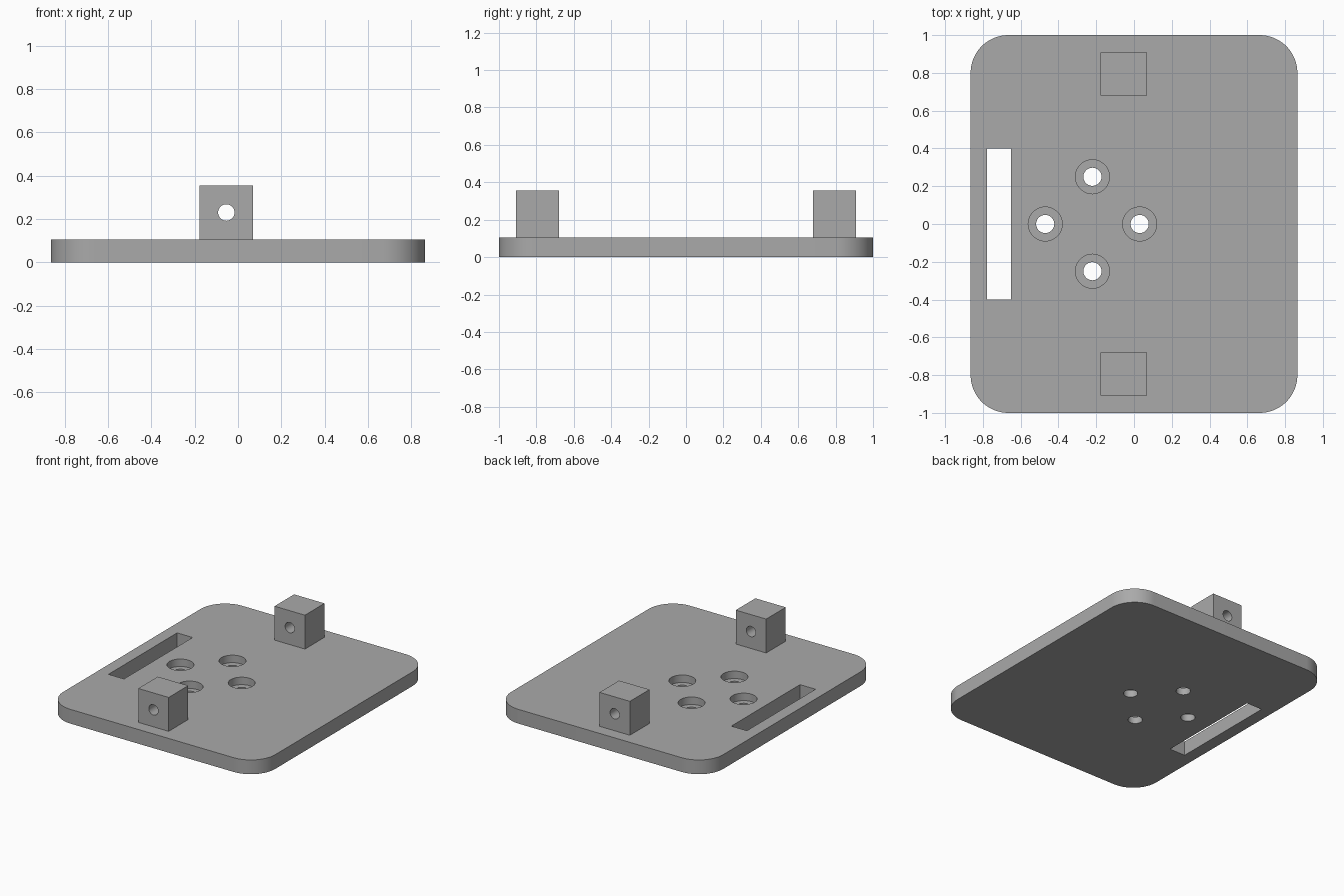
import bpy
import bmesh
from math import pi, radians, cos, sin
from mathutils import Matrix

default = bpy.data.objects.get("Cube")
if default:
    bpy.data.objects.remove(default, do_unlink=True)

GREY = (0.40, 0.40, 0.40, 1)
grey = bpy.data.materials.new("plain grey")
grey.use_nodes = True
grey.diffuse_color = GREY
grey.node_tree.nodes["Principled BSDF"].inputs["Base Color"].default_value = GREY

THICK = 0.105


def to_object(name, bm):
    bmesh.ops.recalc_face_normals(bm, faces=bm.faces)
    mesh = bpy.data.meshes.new(name)
    bm.to_mesh(mesh)
    bm.free()
    mesh.materials.append(grey)
    obj = bpy.data.objects.new(name, mesh)
    bpy.context.collection.objects.link(obj)
    return obj


def box(name, x, y, z):
    """Box spanning the given (low, high) ranges."""
    bm = bmesh.new()
    bmesh.ops.create_cube(bm, size=1)
    for v in bm.verts:
        for axis, (low, high) in enumerate((x, y, z)):
            v.co[axis] = high if v.co[axis] > 0 else low
    return to_object(name, bm)


def cylinder(name, radius, depth, centre, turn=0):
    bm = bmesh.new()
    matrix = Matrix.Translation(centre) @ Matrix.Rotation(turn, 4, "X")
    bmesh.ops.create_cone(bm, cap_ends=True, segments=48, radius1=radius,
                          radius2=radius, depth=depth, matrix=matrix)
    return to_object(name, bm)


def rounded_plate(name, half_x, half_y, radius, height, steps=16):
    bm = bmesh.new()
    outline = []
    for corner, (sx, sy) in enumerate(((1, 1), (-1, 1), (-1, -1), (1, -1))):
        for i in range(steps + 1):
            a = (corner + i / steps) * pi / 2
            outline.append(bm.verts.new((sx * (half_x - radius) + radius * cos(a),
                                         sy * (half_y - radius) + radius * sin(a), 0)))
    base = bm.faces.new(outline)
    top = bmesh.ops.extrude_face_region(bm, geom=[base])["geom"]
    bmesh.ops.translate(bm, vec=(0, 0, height),
                        verts=[g for g in top if isinstance(g, bmesh.types.BMVert)])
    return to_object(name, bm)


def cut(obj, cutter):
    """Subtract the cutter, then discard it."""
    mod = obj.modifiers.new("cut", "BOOLEAN")
    mod.operation = "DIFFERENCE"
    mod.solver = "EXACT"
    mod.object = cutter
    activate(obj)
    bpy.ops.object.modifier_apply(modifier=mod.name)
    bpy.data.objects.remove(cutter, do_unlink=True)


def activate(obj):
    bpy.ops.object.select_all(action="DESELECT")
    obj.select_set(True)
    bpy.context.view_layer.objects.active = obj


def smooth(obj):
    activate(obj)
    bpy.ops.object.shade_smooth_by_angle(angle=radians(30))


# Base plate with a long slot
plate = rounded_plate("base_plate", 0.865, 1.0, 0.2, THICK)
cut(plate, box("slot_cutter", (-0.777, -0.65), (-0.4, 0.4), (-0.1, 0.3)))

# Ring of four counterbored screw holes
for i in range(4):
    x = -0.22 + 0.25 * cos(i * pi / 2)
    y = 0.25 * sin(i * pi / 2)
    cut(plate, cylinder("bore_cutter", 0.09, 0.2, (x, y, 0.05 + 0.1)))
    cut(plate, cylinder("hole_cutter", 0.048, 0.5, (x, y, 0)))
smooth(plate)

# Upright lugs at the front and back, each drilled through along y
for name, side in (("front_lug", -1), ("back_lug", 1)):
    lug = box(name, (-0.178, 0.07), sorted((side * 0.68, side * 0.908)), (THICK, 0.355))
    cut(lug, cylinder("pin_cutter", 0.038, 0.5, (-0.054, side * 0.794, 0.23), pi / 2))
    smooth(lug)
